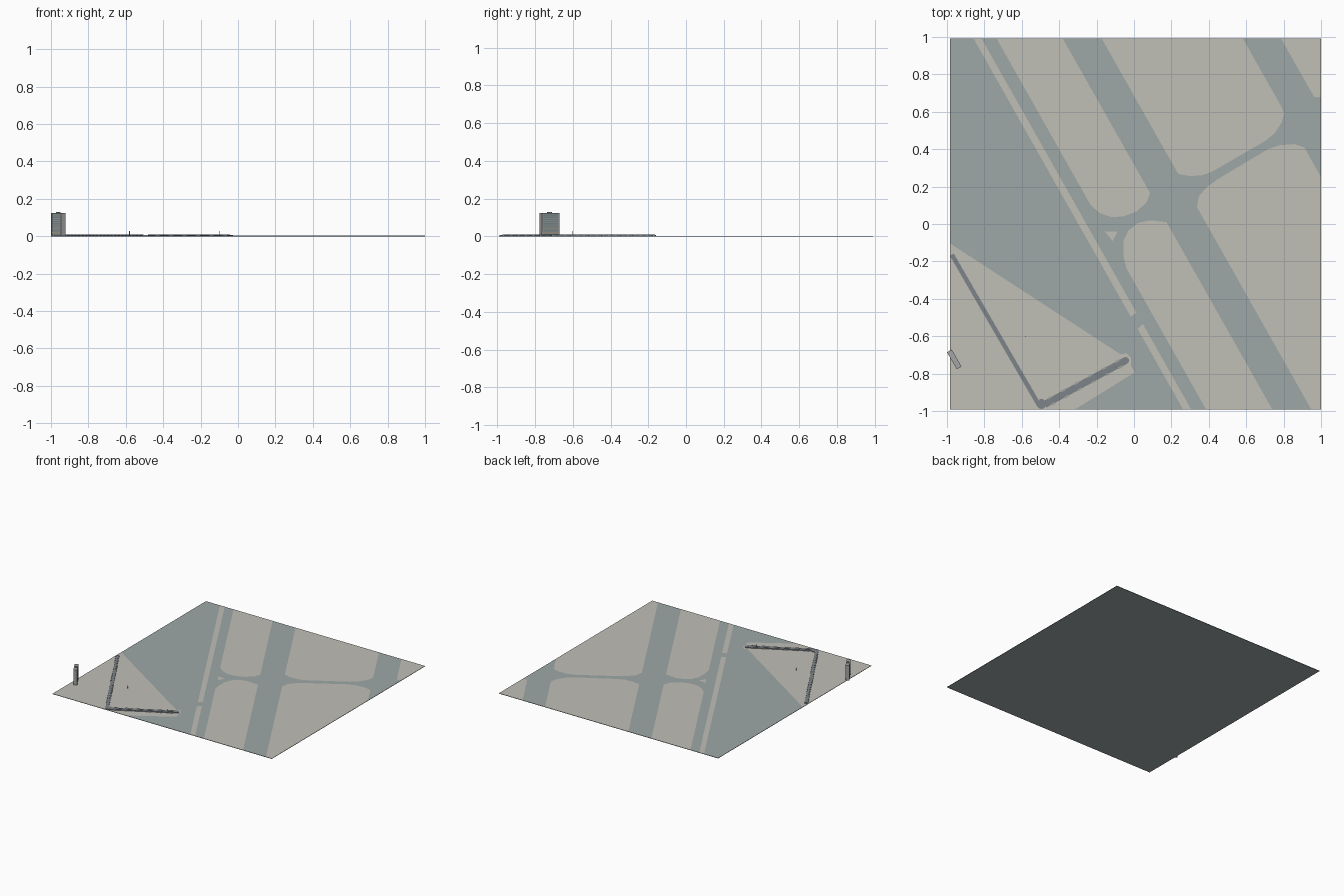
import bpy, bmesh, math
from mathutils import Matrix

if "Cube" in bpy.data.objects:
    bpy.data.objects.remove(bpy.data.objects["Cube"])

L, R, S = -0.985, 1.0, 0.992          # ground limits in x and y


def material(name, rgb):
    m = bpy.data.materials.new(name)
    m.diffuse_color = (*rgb, 1)
    m.use_nodes = True
    m.node_tree.nodes["Principled BSDF"].inputs["Base Color"].default_value = m.diffuse_color
    return m


PAVED = material("paving", (0.34, 0.39, 0.39))
GRASS = material("pale_ground", (0.53, 0.52, 0.47))
DARK = material("dark_roof", (0.20, 0.23, 0.25))
WALL = material("wall", (0.36, 0.38, 0.37))
GLASS = material("glazing", (0.22, 0.30, 0.31))
TAN = material("tan_band", (0.45, 0.36, 0.25))


def finish(name, bm, mat):
    me = bpy.data.meshes.new(name)
    bm.to_mesh(me)
    bm.free()
    me.materials.append(mat)
    ob = bpy.data.objects.new(name, me)
    bpy.context.collection.objects.link(ob)
    return ob


def boxes(name, mat, items, origin=(0, 0), angle=0):
    """items: (x, y, z0, sx, sy, sz) in a frame turned by angle at origin"""
    bm = bmesh.new()
    frame = Matrix.Translation((*origin, 0)) @ Matrix.Rotation(angle, 4, 'Z')
    for x, y, z0, sx, sy, sz in items:
        m = frame @ Matrix.Translation((x, y, z0 + sz / 2)) @ Matrix.Diagonal((sx, sy, sz, 1))
        bmesh.ops.create_cube(bm, size=1, matrix=m)
    return finish(name, bm, mat)


def patch(name, pts, z=0.0035):
    bm = bmesh.new()
    f = bm.faces.new([bm.verts.new((x, y, z)) for x, y in pts])
    if f.normal.z < 0 or f.calc_area() and sum(
            a[0] * b[1] - b[0] * a[1] for a, b in zip(pts, pts[1:] + pts[:1])) < 0:
        f.normal_flip()
    bmesh.ops.triangulate(bm, faces=bm.faces[:])
    return finish(name, bm, GRASS)


def E(x0, y):
    """point on a slanted runway edge that meets the back border at x0"""
    return (x0 + 0.565 * (S - y), y)


# paved ground slab
boxes("paved_ground", PAVED, [((L + R) / 2, 0, 0, R - L, 2 * S, 0.003)])

# pale islands between the runways and taxiways
patch("strip_back", [E(-.858, S), E(-.815, S), E(-.815, -.475), E(-.858, -.495)])
patch("strip_front", [E(-.858, -.56), E(-.815, -.535), E(-.815, -S), E(-.858, -S)])
patch("island_west_back", [E(-.735, S), E(-.735, .1), (-.183, .058), (-.119, .036), (-.055, .041),
                           (.015, .068), (.068, .116), E(-.381, .165), E(-.381, S)])
patch("island_west_front", [E(-.381, .01), (.084, .02), (.02, .004), (-.028, -.033), (-.055, -.087),
                            (-.055, -.178), E(-.735, -.237), E(-.735, -S), E(-.381, -S)])
patch("island_middle_back", [E(-.173, S), E(.582, S), E(.582, .63), (.802, .593), (.791, .545),
                             (.753, .486), (.70, .443), (.422, .282), (.368, .261), (.298, .256),
                             E(-.173, .268)])
patch("island_middle_front", [E(-.173, .09), (.347, .149), (.389, .197), (.448, .24), (.716, .40),
                              (.78, .422), (.86, .427), E(.582, .41), (R, .25), (R, -S), E(-.173, -S)])
patch("island_east", [E(.786, S), (R, S), (R, .68), E(.786, .68)])
patch("small_triangle", [(-.157, -.039), (-.087, -.039), (-.114, -.092)])
patch("terminal_ground", [(L, -.103), (-.505, -.933), (-.071, -.697), (-.04, -.69), (-.015, -.715),
                          (-.017, -.756), (.004, -.794), (-.317, -S), (L, -S)])


# terminal wings: low hall, raised roof and repeated bays
def wing(name, a, b, width, bays, gate):
    dx, dy = b[0] - a[0], b[1] - a[1]
    n, ang = math.hypot(dx, dy), math.atan2(dy, dx)
    mid = ((a[0] + b[0]) / 2, (a[1] + b[1]) / 2)
    boxes(name + "_hall", DARK, [(0, 0, 0.002, n, width, 0.006)], mid, ang)
    boxes(name + "_roof", DARK, [(0, 0, 0.008, n * .99, width * .5, 0.002)], mid, ang)
    step = n / bays
    boxes(name + "_bays", WALL, [(-n / 2 + (i + .5) * step, s * width / 2, 0.002, step * .3, gate, 0.007)
                                 for i in range(bays) for s in (-1, 1)], mid, ang)


wing("long_wing", (-.974, -.164), (-.51, -.965), 0.024, 24, 0.004)
wing("pier", (-.478, -.965), (-.045, -.73), 0.038, 6, 0.010)

# rounded junction and pier end
for name, x, y, r in (("junction", -.495, -.962, .027), ("pier_end", -.045, -.73, .019)):
    bm = bmesh.new()
    bmesh.ops.create_cone(bm, cap_ends=True, segments=12, radius1=r, radius2=r, depth=0.006,
                          matrix=Matrix.Translation((x, y, 0.005)))
    finish(name, bm, DARK)

# thin masts on the apron
boxes("masts", WALL, [(-.58, -.60, 0, .003, .003, .028), (-.10, -.765, 0, .003, .003, .028)])

# slab tower block: core, end walls, floor bands, roof plant
at, turn = (-.961, -.724), math.radians(-60)
boxes("tower_core", GLASS, [(0, 0, 0, .100, .025, .122)], at, turn)
boxes("tower_end_walls", WALL, [(s * .049, 0, 0, .007, .029, .125) for s in (-1, 1)], at, turn)
boxes("tower_floors", WALL, [(0, 0, .012 + i * .010, .098, .0275, .0045) for i in range(11)], at, turn)
boxes("tower_tan_bands", TAN, [(0, 0, z, .098, .028, .004) for z in (.018, .038)], at, turn)
boxes("tower_roof", WALL, [(0, 0, .121, .105, .029, .004), (0, 0, .125, .022, .014, .005)], at, turn)
